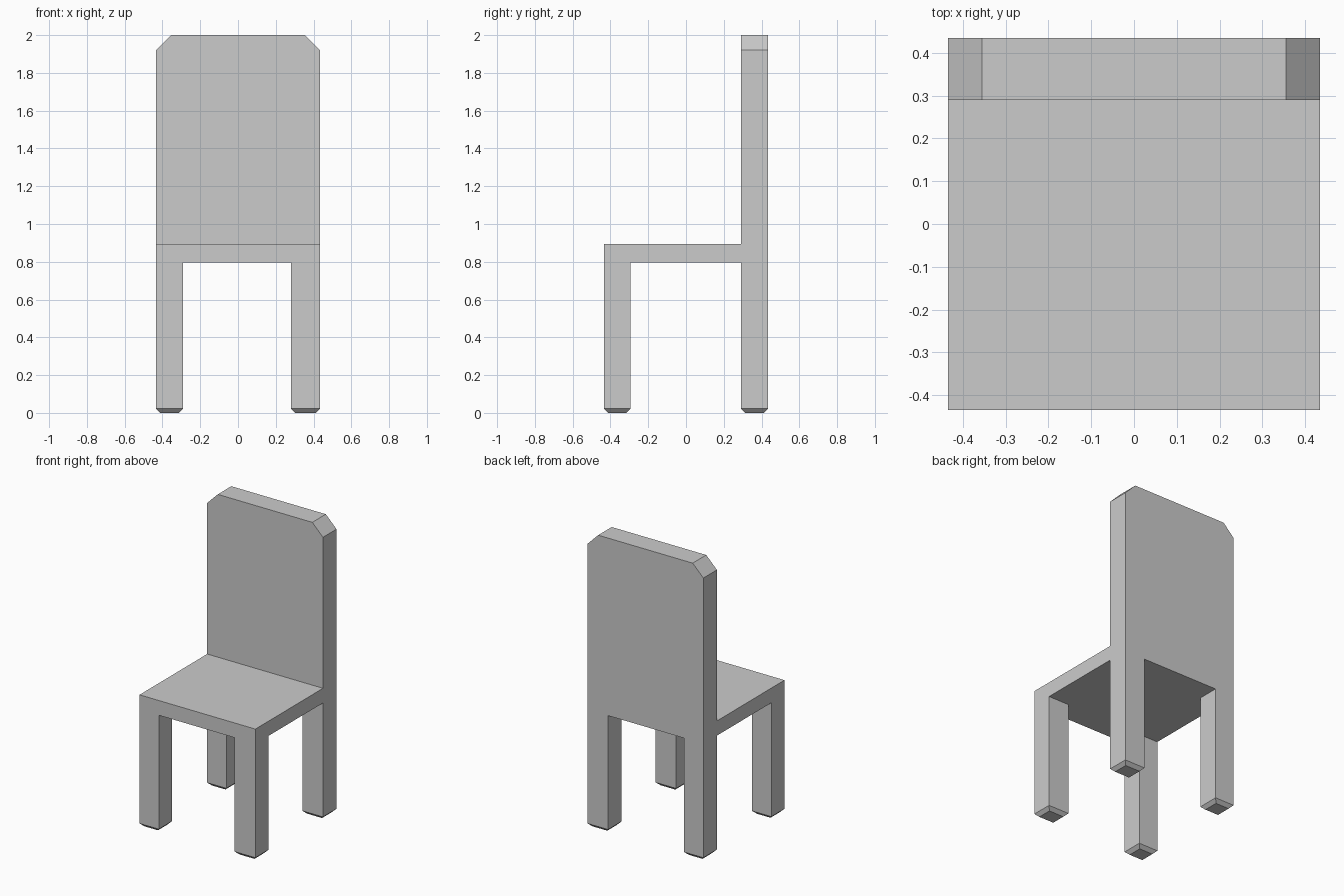
import bpy, bmesh

if "Cube" in bpy.data.objects:
    bpy.data.objects.remove(bpy.data.objects["Cube"])

# Dividing planes of the chair along x, y and z
PLANES = ([-0.435, -0.29, 0.28, 0.435],
          [-0.435, -0.295, 0.29, 0.435],
          [0.0, 0.795, 0.895, 2.0])

# Solid cells: four legs at the corners, a full seat slab, a backrest along the rear row
legs = {(i, j, 0) for i in (0, 2) for j in (0, 2)}
seat = {(i, j, 1) for i in range(3) for j in range(3)}
backrest = {(i, 2, 2) for i in range(3)}
solid = legs | seat | backrest

bm = bmesh.new()


def add_side(cell, axis, side):
    """Add one outer quad of a cell."""
    u, v = (axis + 1) % 3, (axis + 2) % 3
    corners = []
    for du, dv in ((0, 0), (1, 0), (1, 1), (0, 1)):
        k = list(cell)
        k[axis] += side
        k[u] += du
        k[v] += dv
        corners.append(bm.verts.new([PLANES[a][k[a]] for a in range(3)]))
    bm.faces.new(corners if side else corners[::-1])


# One continuous skin around the solid cells
for cell in sorted(solid):
    for axis in range(3):
        for side in (0, 1):
            neighbour = list(cell)
            neighbour[axis] += 1 if side else -1
            if tuple(neighbour) not in solid:
                add_side(cell, axis, side)
bmesh.ops.remove_doubles(bm, verts=bm.verts[:], dist=1e-5)
bmesh.ops.dissolve_limit(bm, angle_limit=0.01, verts=bm.verts[:], edges=bm.edges[:])


def chamfer(test, width):
    edges = [e for e in bm.edges if test(*[v.co for v in e.verts])]
    bmesh.ops.bevel(bm, geom=edges, offset=width, offset_type='OFFSET',
                    segments=1, profile=0.5, affect='EDGES')


# Clipped top corners of the backrest, and tapered feet
chamfer(lambda a, b: min(a.z, b.z) > 1.99 and abs(a.x - b.x) < 1e-4, 0.08)
chamfer(lambda a, b: max(a.z, b.z) < 1e-4, 0.022)
bmesh.ops.recalc_face_normals(bm, faces=bm.faces[:])

mesh = bpy.data.meshes.new("chair")
bm.to_mesh(mesh)
bm.free()
bpy.context.collection.objects.link(bpy.data.objects.new("chair", mesh))
